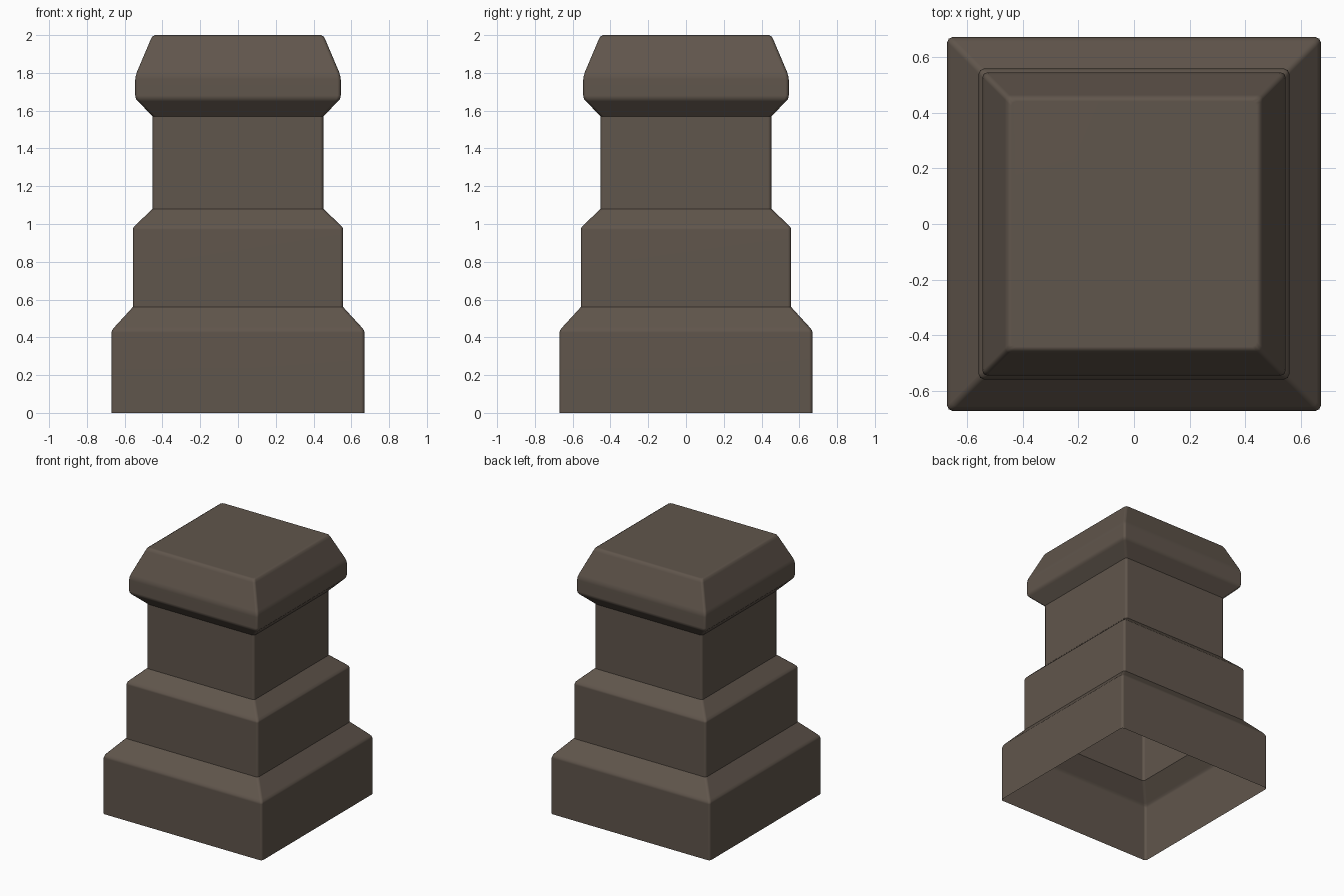
import bpy, bmesh, math

if "Cube" in bpy.data.objects:
    bpy.data.objects.remove(bpy.data.objects["Cube"])

stone = bpy.data.materials.new("dark_brown_stone")
stone.diffuse_color = (0.118, 0.092, 0.072, 1)
stone.use_nodes = True
stone.node_tree.nodes["Principled BSDF"].inputs["Base Color"].default_value = stone.diffuse_color


def ring(bm, half, z, radius=0.018, seg=2):
    """Square loop with slightly rounded corners."""
    loop = []
    for c in range(4):
        a0 = c * math.pi / 2
        mid = a0 + math.pi / 4
        cx = math.copysign(half - radius, math.cos(mid))
        cy = math.copysign(half - radius, math.sin(mid))
        for s in range(seg + 1):
            a = a0 + s / seg * math.pi / 2
            loop.append(bm.verts.new((cx + radius * math.cos(a), cy + radius * math.sin(a), z)))
    return loop


def tier(name, profile, cap=False):
    """Open square shell following (half width, height) points."""
    bm = bmesh.new()
    loops = [ring(bm, h, z) for h, z in profile]
    n = len(loops[0])
    for low, high in zip(loops, loops[1:]):
        for i in range(n):
            j = (i + 1) % n
            bm.faces.new((low[i], low[j], high[j], high[i]))
    if cap:
        bm.faces.new(loops[-1])
    for f in bm.faces:
        f.smooth = True
    me = bpy.data.meshes.new(name)
    bm.to_mesh(me)
    bm.free()
    me.materials.append(stone)
    ob = bpy.data.objects.new(name, me)
    bpy.context.collection.objects.link(ob)
    # broad faces keep flat shading, narrow bevels blend between them
    mod = ob.modifiers.new("weighted", 'WEIGHTED_NORMAL')
    mod.weight = 80
    return ob


# Bottom block with sloped shoulder, open underneath
tier("base_block", [(0.67, 0), (0.67, 0.425), (0.665, 0.44), (0.655, 0.453), (0.557, 0.56)])
# Middle block with sloped shoulder
tier("middle_block", [(0.557, 0.56), (0.557, 0.97), (0.553, 0.983), (0.54, 0.997), (0.452, 1.08)])
# Straight neck
tier("neck", [(0.452, 1.08), (0.452, 1.57)])
# Flared cap with tapered top
tier("cap", [(0.452, 1.57), (0.53, 1.65), (0.54, 1.662), (0.544, 1.68), (0.544, 1.765),
             (0.541, 1.785), (0.535, 1.805), (0.463, 1.975), (0.455, 1.991), (0.44, 2.0)], cap=True)
